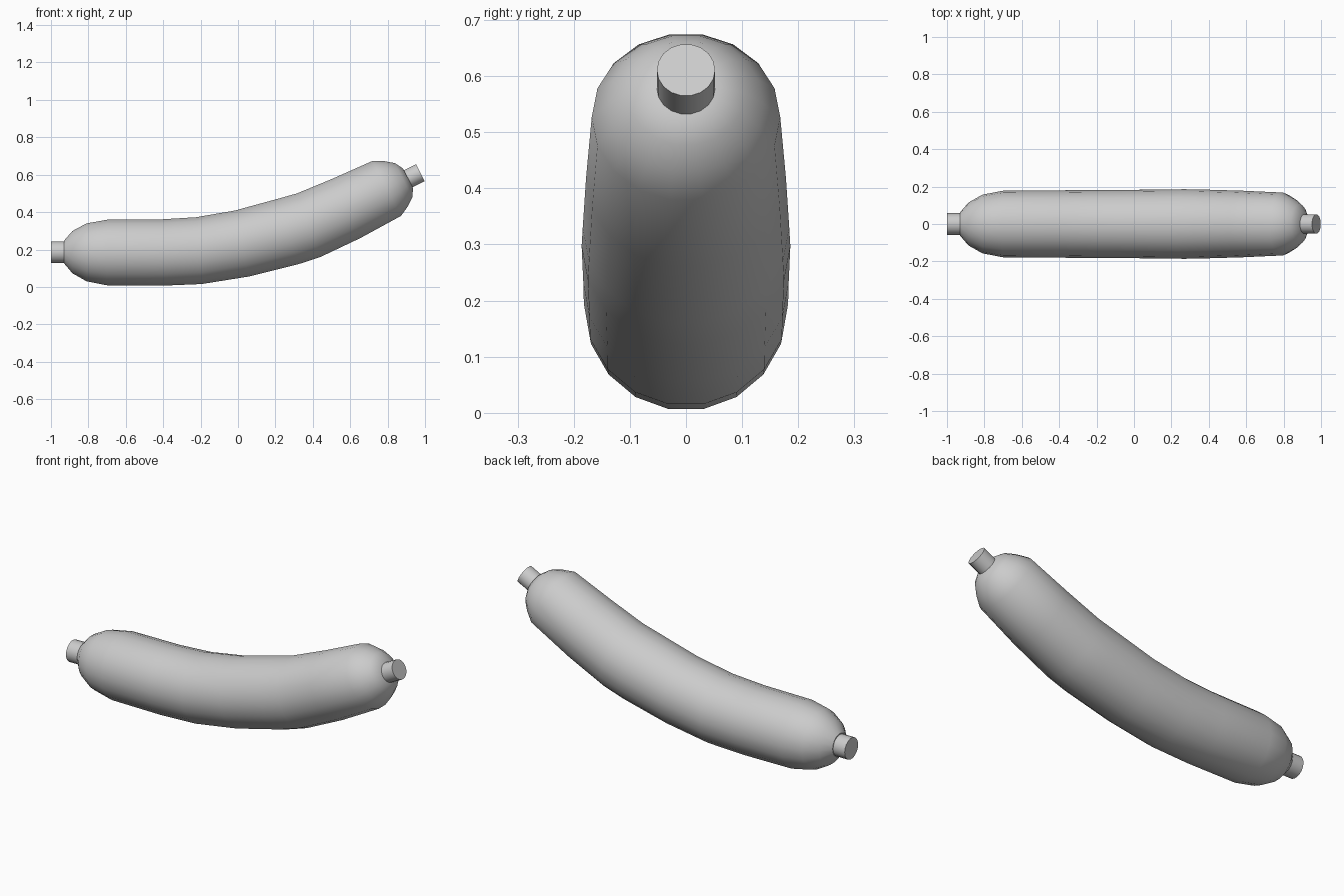
import bpy, bmesh
from math import radians, sin, cos, pi

if "Cube" in bpy.data.objects:
    bpy.data.objects.remove(bpy.data.objects["Cube"])

SIDES = 18


def tube(name, stations):
    """Capped tube through stations of (x, z, radius, tilt in degrees)."""
    bm = bmesh.new()
    rings = []
    for x, z, r, tilt in stations:
        t = radians(tilt)
        ring = []
        for i in range(SIDES):
            a = 2 * pi * i / SIDES
            v = r * sin(a)
            ring.append(bm.verts.new((x - v * sin(t), r * cos(a), z + v * cos(t))))
        rings.append(ring)
    for a, b in zip(rings, rings[1:]):
        for i in range(SIDES):
            j = (i + 1) % SIDES
            bm.faces.new((a[i], a[j], b[j], b[i]))
    bm.faces.new(rings[0][::-1])
    bm.faces.new(rings[-1])
    bmesh.ops.recalc_face_normals(bm, faces=bm.faces)
    mesh = bpy.data.meshes.new(name)
    bm.to_mesh(mesh)
    bm.free()
    obj = bpy.data.objects.new(name, mesh)
    bpy.context.collection.objects.link(obj)
    bpy.ops.object.select_all(action='DESELECT')
    obj.select_set(True)
    bpy.context.view_layer.objects.active = obj
    bpy.ops.object.shade_smooth_by_angle(angle=radians(40))
    return obj


# Curved sausage body with rounded ends
tube("sausage_body", [
    (-0.93, 0.187, 0.062, 0),
    (-0.885, 0.186, 0.115, 0),
    (-0.81, 0.185, 0.157, 0),
    (-0.70, 0.184, 0.178, 0),
    (-0.41, 0.184, 0.180, 1),
    (-0.21, 0.194, 0.182, 5),
    (0.02, 0.232, 0.183, 12),
    (0.27, 0.297, 0.186, 17),
    (0.378, 0.330, 0.184, 20),
    (0.58, 0.420, 0.178, 25),
    (0.796, 0.527, 0.168, 27),
    (0.846, 0.551, 0.138, 27),
    (0.885, 0.570, 0.105, 27),
    (0.909, 0.581, 0.060, 27),
])

# Twisted casing ends
tube("left_end_stub", [(-1.0, 0.186, 0.058, 0), (-0.90, 0.186, 0.058, 0)])
tube("right_end_stub", [(0.88, 0.563, 0.052, 27), (0.975, 0.611, 0.052, 27)])
